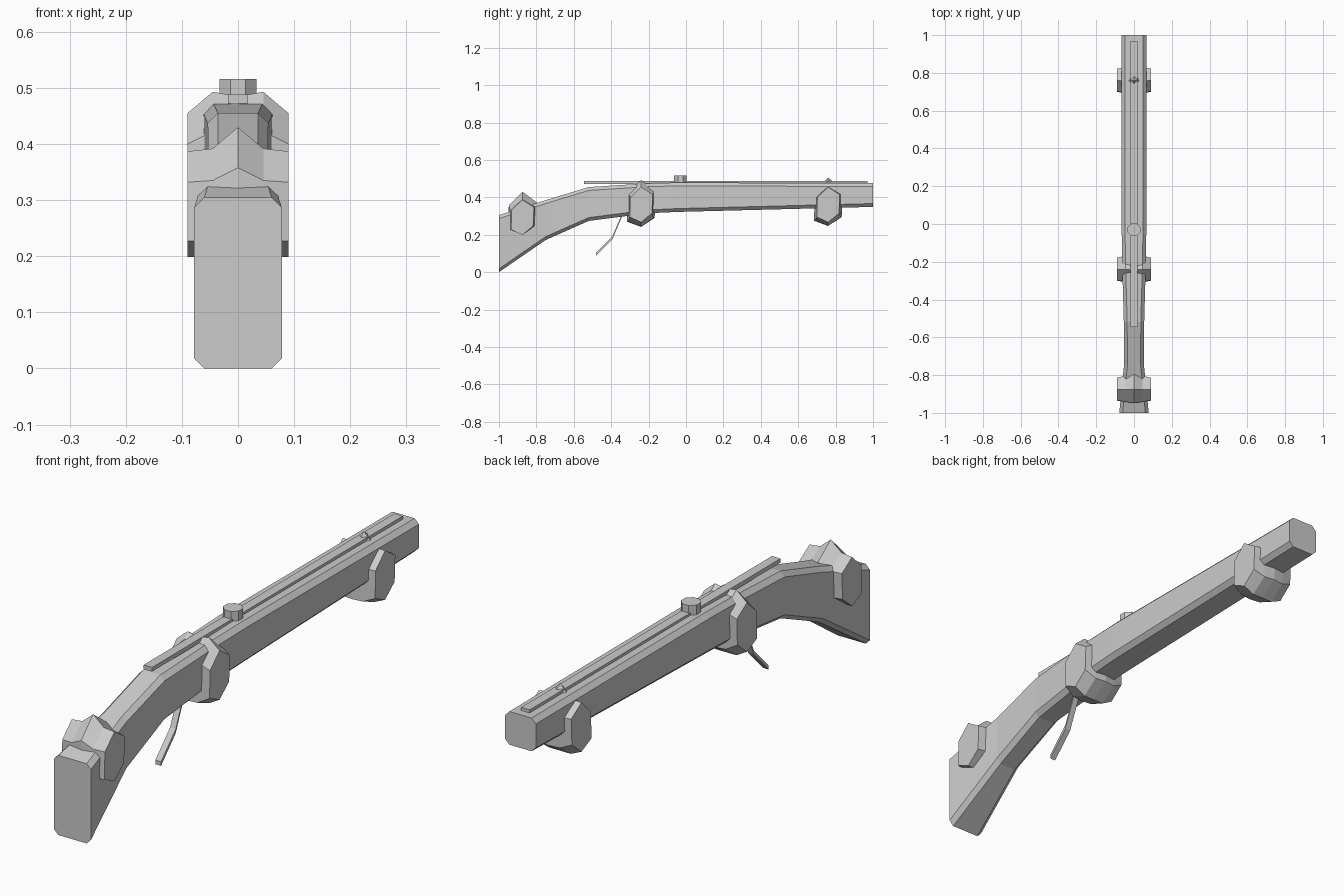
import bpy, bmesh, math

cube = bpy.data.objects.get("Cube")
if cube:
    bpy.data.objects.remove(cube, do_unlink=True)

grey = bpy.data.materials.new("plain grey")
grey.use_nodes = True
colour = (0.6, 0.6, 0.6, 1)
grey.diffuse_color = colour
grey.node_tree.nodes["Principled BSDF"].inputs["Base Color"].default_value = colour


def loft(name, rings):
    """Skin a closed solid through rings of equal point count."""
    bm = bmesh.new()
    loops = [[bm.verts.new(p) for p in ring] for ring in rings]
    n = len(loops[0])
    for a, b in zip(loops, loops[1:]):
        for i in range(n):
            j = (i + 1) % n
            bm.faces.new((a[i], a[j], b[j], b[i]))
    bm.faces.new(loops[0])
    bm.faces.new(loops[-1])
    bmesh.ops.recalc_face_normals(bm, faces=bm.faces)
    mesh = bpy.data.meshes.new(name)
    bm.to_mesh(mesh)
    bm.free()
    mesh.materials.append(grey)
    obj = bpy.data.objects.new(name, mesh)
    bpy.context.collection.objects.link(obj)
    return obj


def section(y, w, low, high, c=0.018):
    """Rectangle across the stock with cut corners."""
    return [(-w + c, y, low), (w - c, y, low), (w, y, low + c), (w, y, high - c),
            (w - c, y, high), (-w + c, y, high), (-w, y, high - c), (-w, y, low + c)]


def box(y, z, w, h):
    return [(-w, y, z - h), (w, y, z - h), (w, y, z + h), (-w, y, z + h)]


# Stock: y, half width, bottom, top
loft("stock", [section(*s) for s in (
    (-1, 0.078, 0, 0.305), (-0.75, 0.053, 0.172, 0.385),
    (-0.52, 0.054, 0.274, 0.455), (-0.2, 0.063, 0.315, 0.475),
    (-0.05, 0.065, 0.322, 0.479), (1, 0.065, 0.349, 0.476))])

# Rail along the top
loft("rail", [box(y, 0.48, 0.018, 0.008) for y in (-0.545, 0.97)])

# Button on the rail
loft("button", [[(0.036 * math.cos(math.pi * (i + 0.5) / 4),
                  -0.03 + 0.036 * math.sin(math.pi * (i + 0.5) / 4), z)
                 for i in range(8)] for z in (0.478, 0.516)])

# Bent trigger lever
loft("trigger", [box(y, z, 0.012, 0.008) for y, z in
                 ((-0.34, 0.31), (-0.393, 0.185), (-0.482, 0.094))])

# Faceted hexagonal bindings around the stock
HEX = ((-0.058, 0.04), (0, 0.095), (0.062, 0.055),
       (0.058, -0.045), (0, -0.093), (-0.06, -0.065))


def binding(name, y, z, mid_rise, peak_rise, drop):
    rings = []
    for x, rise, sink, spread in ((-0.09, 0, 0, 1), (-0.045, mid_rise, drop, 1.15),
                                  (0, peak_rise, drop, 1.25), (0.045, mid_rise, drop, 1.15),
                                  (0.09, 0, 0, 1)):
        ring = []
        for i, (dy, dz) in enumerate(HEX):
            shift = rise if i == 1 else rise * 0.6 if dz > 0 else -sink
            ring.append((x, y + dy * spread, z + dz + shift))
        rings.append(ring)
    loft(name, rings)


binding("rear_binding", -0.875, 0.292, 0.005, 0.043, 0)
binding("middle_binding", -0.24, 0.36, 0.038, 0.03, 0.025)
binding("front_binding", 0.76, 0.36, 0.003, 0.05, 0.02)
